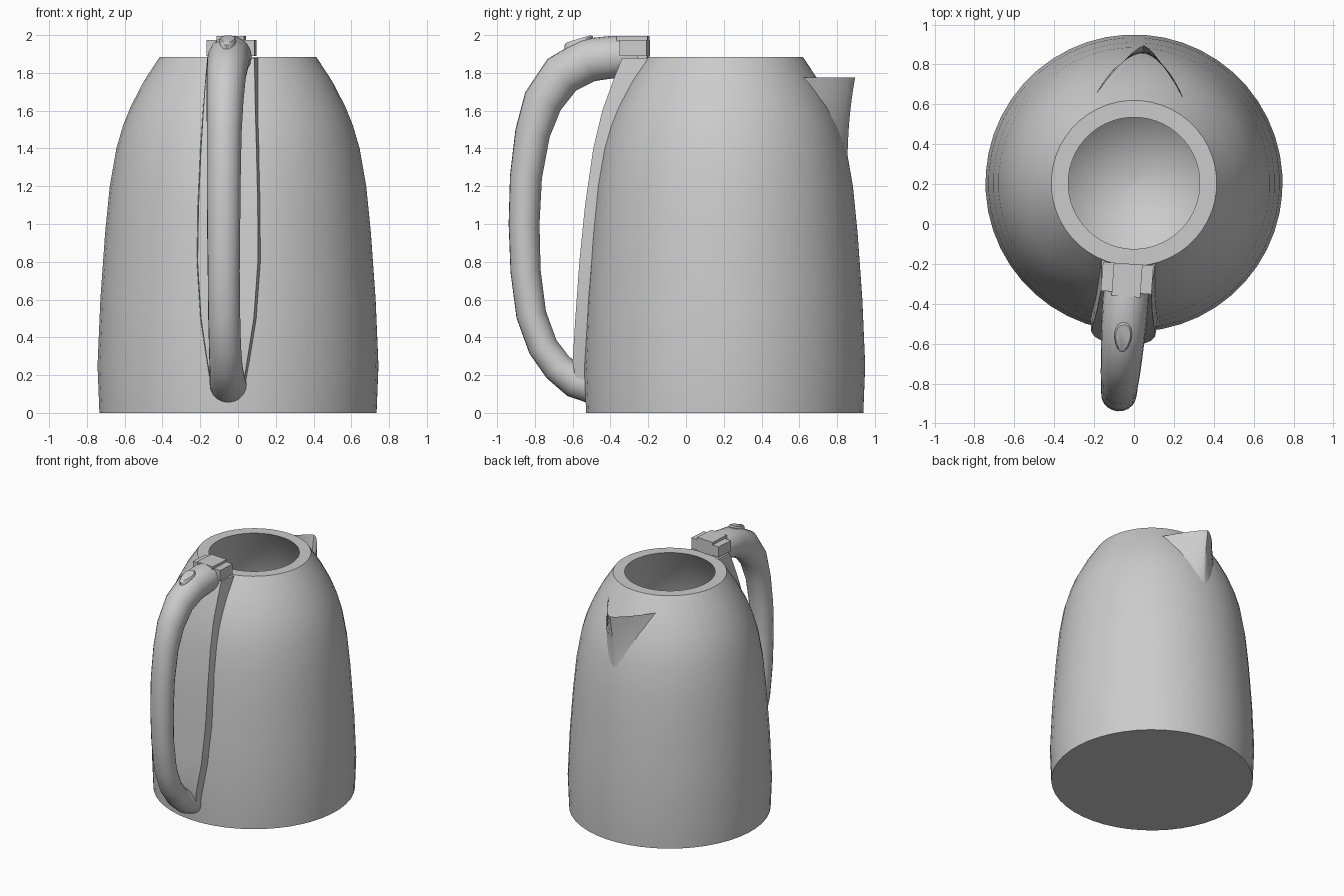
import bpy, bmesh, math
from mathutils import Vector, Matrix

if "Cube" in bpy.data.objects:
    bpy.data.objects.remove(bpy.data.objects["Cube"], do_unlink=True)

grey = bpy.data.materials.new("plain grey")
grey.use_nodes = True
grey.diffuse_color = (0.6, 0.6, 0.6, 1)
grey.node_tree.nodes["Principled BSDF"].inputs["Base Color"].default_value = (0.6, 0.6, 0.6, 1)

# Parts are built around the jug's axis, then turned a little and moved back
AXIS_Y = 0.205
PLACE = Matrix.Translation((0, AXIS_Y, 0)) @ Matrix.Rotation(math.radians(-4.1), 4, "Z")


def finish(name, bm, fix_normals=True):
    if fix_normals:
        bmesh.ops.recalc_face_normals(bm, faces=bm.faces[:])
    bm.transform(PLACE)
    mesh = bpy.data.meshes.new(name)
    bm.to_mesh(mesh)
    bm.free()
    obj = bpy.data.objects.new(name, mesh)
    bpy.context.collection.objects.link(obj)
    mesh.materials.append(grey)
    bpy.ops.object.select_all(action="DESELECT")
    obj.select_set(True)
    bpy.context.view_layer.objects.active = obj
    bpy.ops.object.shade_smooth_by_angle(angle=math.radians(35))
    return obj


def loft(name, rings, closed=True, caps=True, fix_normals=True):
    bm = bmesh.new()
    rows = [[bm.verts.new(p) for p in ring] for ring in rings]
    n = len(rows[0])
    for a, b in zip(rows, rows[1:]):
        for i in range(n if closed else n - 1):
            j = (i + 1) % n
            bm.faces.new((a[i], a[j], b[j], b[i]))
    if caps:
        bm.faces.new(rows[0])
        bm.faces.new(rows[-1])
    return finish(name, bm, fix_normals)


def circle(r, z, n=48):
    return [(r * math.cos(t * math.tau / n), r * math.sin(t * math.tau / n), z) for t in range(n)]


def box(name, x0, x1, y0, y1, z0, z1):
    loft(name, [[(x0, y0, z), (x1, y0, z), (x1, y1, z), (x0, y1, z)] for z in (z0, z1)])


# Body: outer wall, flat rim, then an inner wall ending in a bowl-shaped floor
outer = [(0.735, 0), (0.745, 0.25), (0.73, 0.6), (0.705, 0.95), (0.68, 1.2),
         (0.645, 1.4), (0.61, 1.52), (0.57, 1.62), (0.5, 1.755), (0.415, 1.885)]
inner = [(r - 0.085, z) for r, z in reversed(outer[3:])]
bowl = [(0.62 * math.cos(a * math.pi / 16), 0.95 - 0.85 * math.sin(a * math.pi / 16))
        for a in range(1, 8)] + [(0.01, 0.1)]
loft("body", [circle(r, z) for r, z in outer + inner + bowl])


def body_radius(z):
    for (r0, z0), (r1, z1) in zip(outer, outer[1:]):
        if z <= z1:
            return r0 + (r1 - r0) * (z - z0) / (z1 - z0)
    return outer[-1][0]


# Spout: an open pointed lip that tapers down into the wall
spout_rows = []
for k in range(9):
    t = k / 8
    z = 1.33 + 0.445 * t
    half = 0.03 + 0.195 * t
    nose = 0.652 + 0.04 * t ** 2
    root = math.sqrt(body_radius(z) ** 2 - half ** 2) - 0.005
    row = []
    for s in (-1, -0.75, -0.5, -0.25, -0.1, 0, 0.1, 0.25, 0.5, 0.75, 1):
        bulge = (1 - abs(s) ** 1.35)
        row.append((half * s, root + (nose - root) * bulge, z))
    spout_rows.append(row)
loft("spout", spout_rows, closed=False, caps=False)

# Handle: oval sections swept along a bent path (y, z, half depth, half width)
path = [(-0.25, 1.895, 0.1, 0.1), (-0.38, 1.885, 0.112, 0.115), (-0.52, 1.868, 0.117, 0.112),
        (-0.66, 1.79, 0.113, 0.105), (-0.76, 1.65, 0.105, 0.098), (-0.815, 1.48, 0.093, 0.092),
        (-0.85, 1.25, 0.085, 0.09), (-0.86, 1.0, 0.082, 0.088), (-0.852, 0.75, 0.08, 0.085),
        (-0.822, 0.52, 0.08, 0.085), (-0.76, 0.35, 0.08, 0.085), (-0.68, 0.24, 0.082, 0.088),
        (-0.59, 0.17, 0.09, 0.095), (-0.47, 0.135, 0.095, 0.1)]
sections = []
for i, (y, z, depth, width) in enumerate(path):
    a, b = path[max(i - 1, 0)], path[min(i + 1, len(path) - 1)]
    tangent = Vector((0, b[0] - a[0], b[1] - a[1])).normalized()
    normal = tangent.cross(Vector((1, 0, 0)))
    centre = Vector((0, y - AXIS_Y, z))
    sections.append([centre + normal * depth * math.sin(u * math.tau / 20)
                     + Vector((width * math.cos(u * math.tau / 20), 0, 0)) for u in range(20)])
loft("handle", sections)

# Mounting strip: raised band between the body and the handle (z, outer y, half width)
strip = [(0.12, -0.57, 0.08), (0.27, -0.595, 0.105), (0.5, -0.578, 0.14), (0.8, -0.555, 0.16),
         (1.1, -0.525, 0.157), (1.4, -0.482, 0.147), (1.6, -0.435, 0.138),
         (1.78, -0.37, 0.13), (1.88, -0.33, 0.125)]
strip_rows = []
for z, y, half in strip:
    front = y - AXIS_Y
    back = -body_radius(z) + 0.03
    strip_rows.append([(-half - 0.01, back, z), (-half, front, z), (half, front, z), (half + 0.01, back, z)])
loft("mounting_strip", strip_rows)

# Hinge: central bar with a lower block on each side
box("hinge_bar", -0.072, 0.072, -0.57, -0.405, 1.87, 1.995)
for side, name in ((-1, "right"), (1, "left")):
    x0, x1 = sorted((side * 0.072, side * 0.127))
    box("hinge_block_" + name, x0, x1, -0.55, -0.405, 1.89, 1.975)

# Button: egg-shaped pad lying on the sloping top of the handle
pad = []
for scale, lift in ((1, -0.04), (1, 0.008), (0.85, 0.018)):
    ring = []
    for u in range(20):
        c, s = math.cos(u * math.tau / 20), math.sin(u * math.tau / 20)
        dy = 0.075 * scale * s
        ring.append((0.043 * scale * c * (1 + 0.2 * s), -0.775 + dy, 1.962 + lift + dy * 0.3))
    pad.append(ring)
loft("lid_button", pad)
